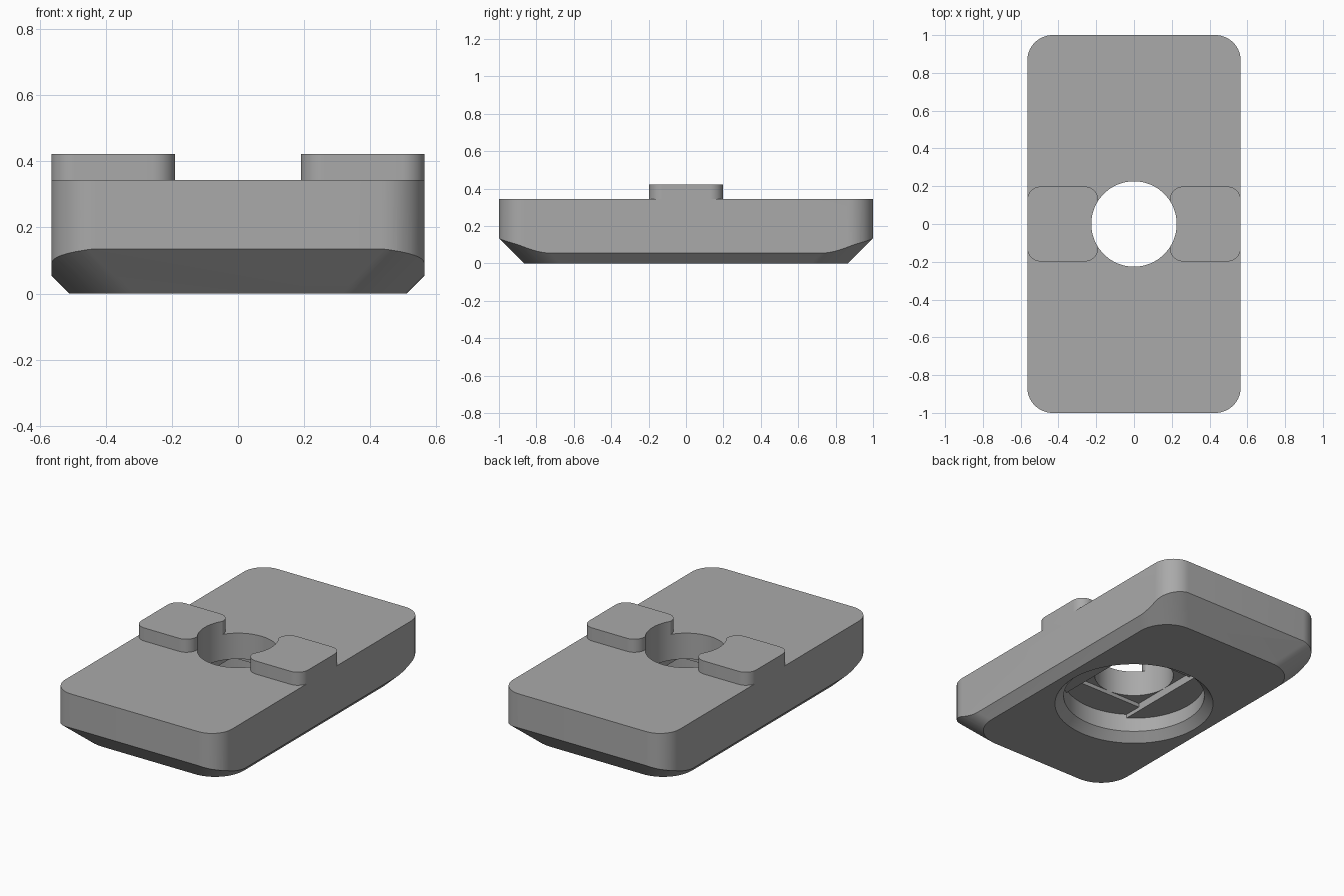
import bpy, bmesh, math

cube = bpy.data.objects.get("Cube")
if cube:
    bpy.data.objects.remove(cube, do_unlink=True)

TOP, TAB_TOP = 0.343, 0.423
HOLE, BORE = 0.226, 0.405

grey = bpy.data.materials.new("plain grey")
grey.use_nodes = True
colour = (0.4, 0.4, 0.4, 1)
grey.diffuse_color = colour
grey.node_tree.nodes["Principled BSDF"].inputs["Base Color"].default_value = colour


def rounded_rect(hx, hy, r, cx=0, steps=16):
    """Outline of a rectangle with rounded corners."""
    pts = []
    for i, (sx, sy) in enumerate([(1, 1), (-1, 1), (-1, -1), (1, -1)]):
        for k in range(steps + 1):
            a = math.pi / 2 * (i + k / steps)
            pts.append((cx + sx * (hx - r) + r * math.cos(a),
                        sy * (hy - r) + r * math.sin(a)))
    return pts


def circle(r, steps=96):
    return [(r * math.cos(math.tau * k / steps), r * math.sin(math.tau * k / steps))
            for k in range(steps)]


def loft(name, sections):
    """Solid through stacked outlines, given as (height, points)."""
    bm = bmesh.new()
    rings = [[bm.verts.new((x, y, z)) for x, y in pts] for z, pts in sections]
    n = len(rings[0])
    for low, high in zip(rings, rings[1:]):
        for k in range(n):
            j = (k + 1) % n
            bm.faces.new((low[k], low[j], high[j], high[k]))
    bm.faces.new(rings[0][::-1])
    bm.faces.new(rings[-1])
    mesh = bpy.data.meshes.new(name)
    bm.to_mesh(mesh)
    bm.free()
    obj = bpy.data.objects.new(name, mesh)
    mesh.materials.append(grey)
    bpy.context.collection.objects.link(obj)
    return obj


def combine(target, other, operation):
    """Apply a boolean and remove the helper solid."""
    mod = target.modifiers.new(operation, "BOOLEAN")
    mod.operation, mod.object, mod.solver = operation, other, "EXACT"
    bpy.context.view_layer.objects.active = target
    bpy.ops.object.modifier_apply(modifier=mod.name)
    bpy.data.objects.remove(other, do_unlink=True)


# Plate with rounded corners, tapered underneath by a widening solid
outline = rounded_rect(0.565, 1.0, 0.135)
plate = loft("slotted_plate", [(0, outline), (TOP, outline)])
flare = 0.4
taper = loft("taper", [(0, rounded_rect(0.51, 0.865, 0.195)),
                       (flare, rounded_rect(0.51 + flare, 0.865 + flare, 0.195))])
combine(plate, taper, "INTERSECT")

# Two raised guide tabs, flush with the long sides
for side in (-1, 1):
    tab_shape = rounded_rect(0.1875, 0.198, 0.07, side * 0.3775)
    combine(plate, loft("tab", [(TOP - 0.08, tab_shape), (TAB_TOP, tab_shape)]), "UNION")

# Through hole
combine(plate, loft("hole", [(-0.1, circle(HOLE)), (0.6, circle(HOLE))]), "DIFFERENCE")

# Countersunk bore from below
combine(plate, loft("bore", [(-0.02, circle(BORE + 0.07)), (0.05, circle(BORE)),
                             (0.137, circle(BORE))]), "DIFFERENCE")

# Stepped ceiling of the bore: a slot across it, then a square
chord = [p for p in circle(BORE) if abs(p[0]) < HOLE]
reach = math.sqrt(BORE ** 2 - HOLE ** 2)
upper = [p for p in chord if p[1] > 0]
lower = [p for p in chord if p[1] < 0]
slot = ([(HOLE, reach)] + upper + [(-HOLE, reach), (-HOLE, -reach)]
        + lower + [(HOLE, -reach)])
combine(plate, loft("slot", [(0.1, slot), (0.161, slot)]), "DIFFERENCE")
square = [(HOLE, HOLE), (-HOLE, HOLE), (-HOLE, -HOLE), (HOLE, -HOLE)]
combine(plate, loft("square", [(0.1, square), (0.185, square)]), "DIFFERENCE")

# Smooth the round walls, keep the edges sharp
bpy.ops.object.select_all(action="DESELECT")
plate.select_set(True)
bpy.context.view_layer.objects.active = plate
bpy.ops.object.shade_smooth_by_angle(angle=math.radians(25))
